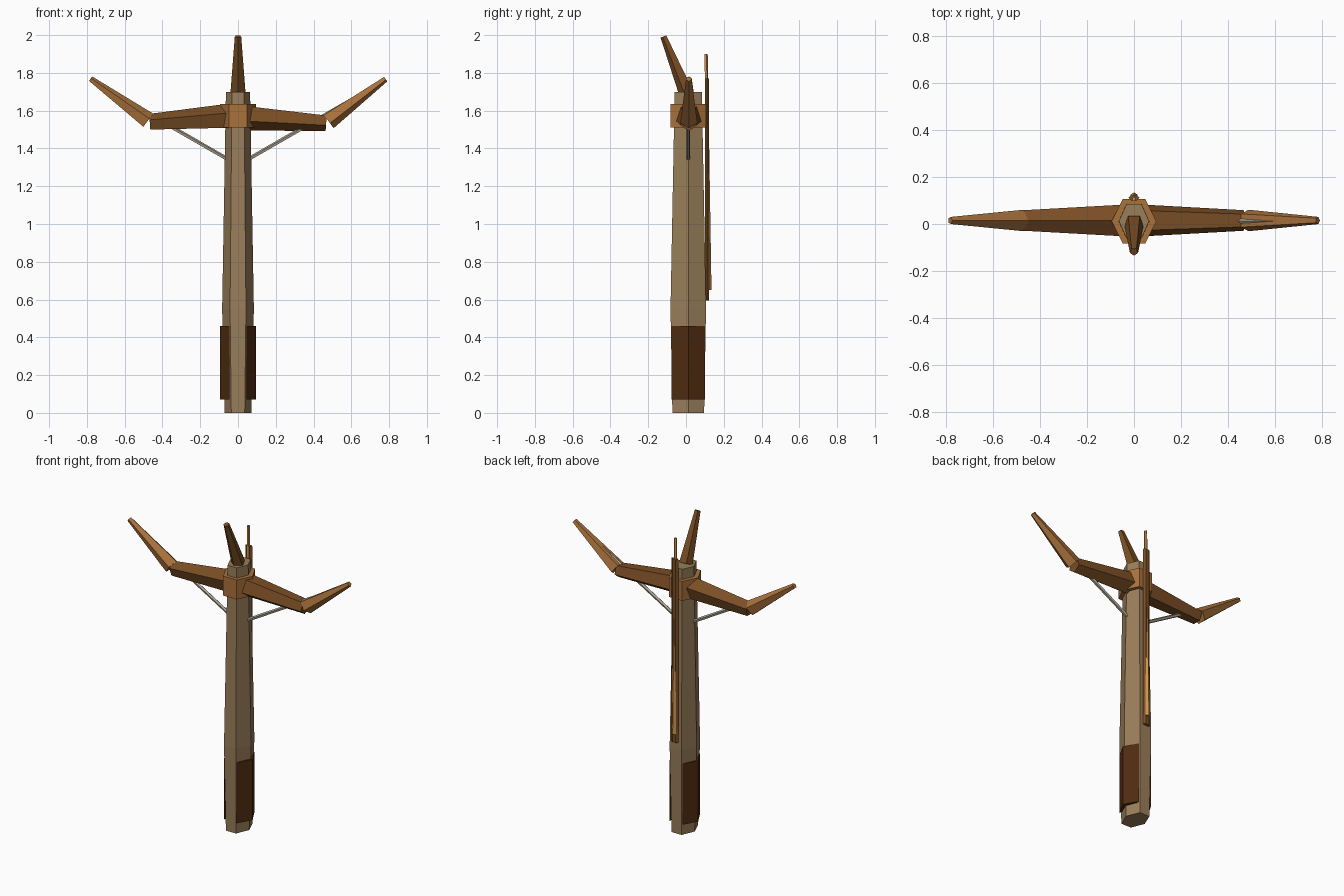
import bpy, bmesh, math
from mathutils import Vector

if "Cube" in bpy.data.objects:
    bpy.data.objects.remove(bpy.data.objects["Cube"])


def srgb(r, g, b):
    f = lambda c: c / 12.92 if c <= 0.04045 else ((c + 0.055) / 1.055) ** 2.4
    return (f(r / 255), f(g / 255), f(b / 255), 1)


def material(name, r, g, b):
    m = bpy.data.materials.new(name)
    m.diffuse_color = srgb(r, g, b)
    m.use_nodes = True
    m.node_tree.nodes["Principled BSDF"].inputs["Base Color"].default_value = m.diffuse_color
    return m


TAN = material("weathered wood", 154, 126, 90)
BROWN = material("brown wood", 122, 78, 36)
HONEY = material("honey wood", 170, 114, 60)
DARK = material("dark bark", 80, 44, 16)
GREY = material("pale grey", 176, 166, 148)
GOLD = material("golden wood", 208, 150, 78)


def loft(name, rings, mat):
    """Skin a list of equal-sized rings and cap both ends."""
    bm = bmesh.new()
    vr = [[bm.verts.new(p) for p in ring] for ring in rings]
    n = len(vr[0])
    for a, b in zip(vr, vr[1:]):
        for i in range(n):
            j = (i + 1) % n
            bm.faces.new((a[i], a[j], b[j], b[i]))
    bm.faces.new(vr[0])
    bm.faces.new(vr[-1])
    bmesh.ops.recalc_face_normals(bm, faces=bm.faces)
    me = bpy.data.meshes.new(name)
    bm.to_mesh(me)
    bm.free()
    me.materials.append(mat)
    ob = bpy.data.objects.new(name, me)
    bpy.context.collection.objects.link(ob)
    return ob


def hexagon(rx, half_y, cy, z):
    """Hexagon with points on x and flats on y."""
    ry = half_y / math.cos(math.pi / 6)
    return [(rx * math.cos(k * math.pi / 3), cy + ry * math.sin(k * math.pi / 3), z)
            for k in range(6)]


def taper(name, p0, r0, p1, r1, sides, apex, mat):
    """Tapered prism from p0 to p1 with one corner pointing along apex."""
    p0, p1, apex = Vector(p0), Vector(p1), Vector(apex)
    d = (p1 - p0).normalized()
    u = (apex - d * apex.dot(d)).normalized()
    v = d.cross(u)
    ang = [2 * math.pi * k / sides for k in range(sides)]
    rings = [[p + r * (math.cos(a) * u + math.sin(a) * v) for a in ang]
             for p, r in ((p0, r0), (p1, r1))]
    return loft(name, rings, mat)


CY = 0.012

# main post and collar
loft("post", [hexagon(0.071, 0.084, CY, 0), hexagon(0.084, 0.094, CY, 0.55),
              hexagon(0.064, 0.072, CY, 1.70)], TAN)
loft("collar", [hexagon(0.095, 0.095, CY, 1.51), hexagon(0.095, 0.095, CY, 1.635)], HONEY)

for side, s in (("left", -1), ("right", 1)):
    up = (0, 0, -s)
    # side bark plates
    tri = [(s * 0.095, CY), (s * 0.045, CY + 0.089), (s * 0.045, CY - 0.089)]
    loft(side + "_bark_plate", [[(x, y, z) for x, y in tri] for z in (0.07, 0.46)], DARK)
    # arm, upturned tip and brace
    taper(side + "_arm", (s * 0.04, 0.015, 1.567), 0.071,
          (s * 0.467, 0.015, 1.537), 0.046, 5, up, BROWN)
    taper(side + "_arm_tip", (s * 0.478, 0.015, 1.546), 0.048,
          (s * 0.781, 0.015, 1.768), 0.016, 5, up, HONEY)
    taper(side + "_brace", (s * 0.03, 0.012, 1.328), 0.011,
          (s * 0.60, 0.012, 1.656), 0.011, 5, (0, 0, 1), GREY)

# forward-leaning horn on top
taper("top_horn", (0, 0.002, 1.70), 0.042, (0, -0.118, 1.993), 0.018, 5, (0, -1, 0), BROWN)

# batten and slanted rod on the back
loft("back_batten", [hexagon(0.024, 0.011, 0.111, 0.595),
                     hexagon(0.024, 0.011, 0.111, 1.77)], BROWN)
taper("back_rod", (0, 0.119, 0.65), 0.016, (0, 0.106, 1.90), 0.009, 5, (0, 1, 0), GOLD)
